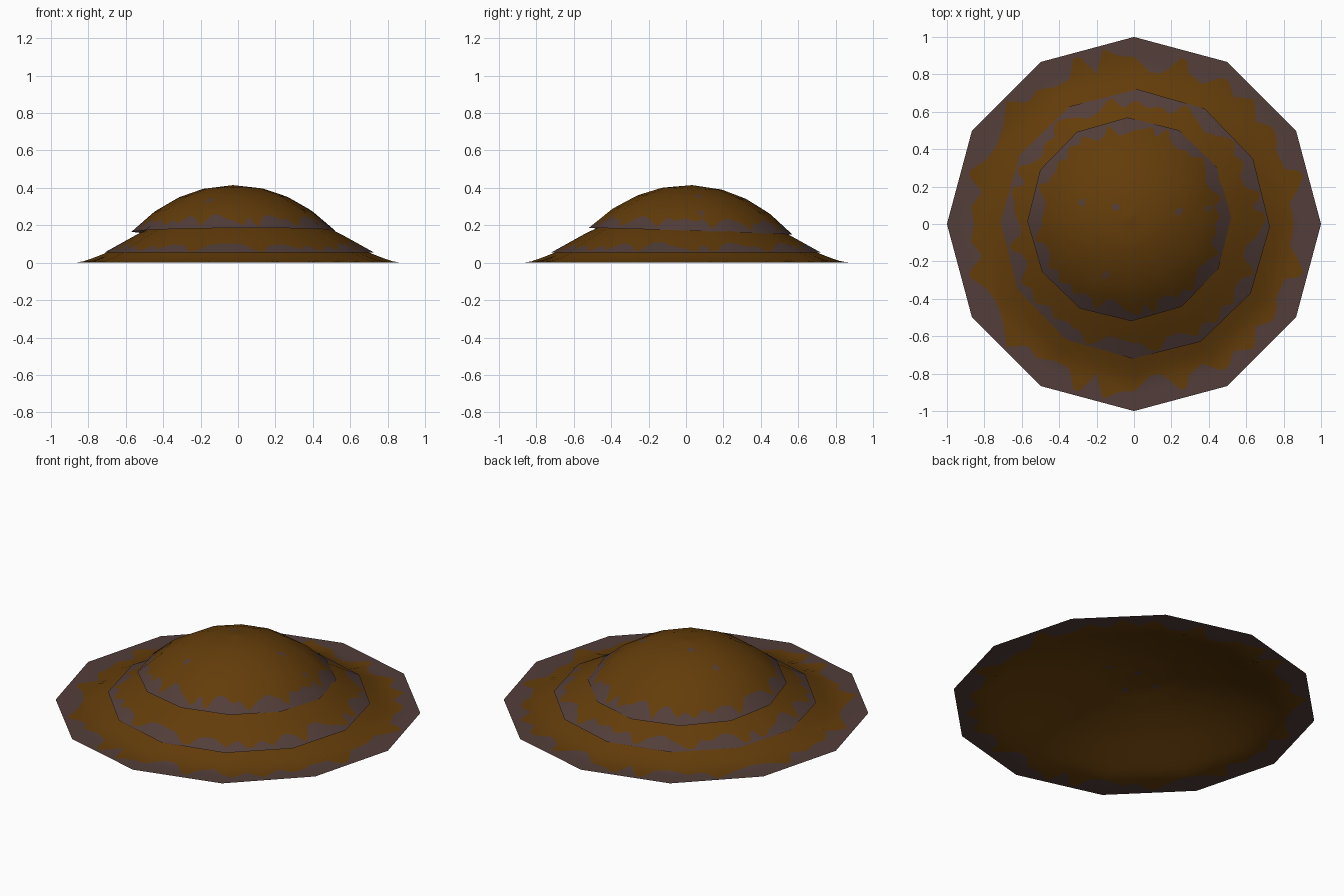
import bpy, math
from mathutils import Vector

if "Cube" in bpy.data.objects:
    bpy.data.objects.remove(bpy.data.objects["Cube"])

SEG = 180            # fine angular steps, used for the ragged colour border
SIDES = 12           # visible number of sides
INNER, OUTER = 26, 6  # rings inside / outside the ragged border


def material(name, rgb):
    m = bpy.data.materials.new(name)
    m.diffuse_color = (*rgb, 1)
    m.use_nodes = True
    m.node_tree.nodes["Principled BSDF"].inputs["Base Color"].default_value = m.diffuse_color
    return m


BROWN = material("ochre brown", (0.126, 0.046, 0.003))
GREY = material("dull mauve grey", (0.086, 0.048, 0.042))

# Ragged border between brown and grey: (degrees, share of radius), mirrored over y
JAG = [(0, .83), (8, .84), (12, .90), (17, .96), (20, .86), (28, .84), (35, .90), (40, .85),
       (46, .93), (52, .86), (57, .91), (64, .82), (70, .86), (73, .95), (79, .82),
       (84, .81), (90, .87), (95, .89), (100, .95), (104, .83), (109, .97), (114, .84),
       (120, .82), (126, .88), (131, .86), (136, .95), (143, .87), (150, .82),
       (157, .86), (163, .94), (168, .83), (174, .87), (180, .83)]


def lerp(table, x):
    for (a, va), (b, vb) in zip(table, table[1:]):
        if x <= b:
            return va + (vb - va) * (x - a) / (b - a)
    return table[-1][1]


def polygon_factor(t):
    step = 2 * math.pi / SIDES
    return math.cos(step / 2) / math.cos(t % step - step / 2)


def shell(name, profile, loc, rot=(0, 0, 0), jag_shift=0, jag_scale=1.0, spots=()):
    """Twelve-sided dome sheet from a (radius, height) profile with a ragged grey rim."""
    R = profile[-1][0]
    verts, faces, mats, normals = [(0, 0, profile[0][1])], [], [], [(0, 0, 1)]
    rings = INNER + OUTER
    for i in range(1, rings + 1):
        for s in range(SEG):
            t = 2 * math.pi * s / SEG
            deg = (math.degrees(t) + jag_shift) % 360
            border = min(.985, lerp(JAG, min(deg, 360 - deg)) * jag_scale)
            if i <= INNER:
                u = border * i / INNER
            else:
                u = border + (1 - border) * (i - INNER) / OUTER
            r = u * R
            k = r * polygon_factor(t)
            verts.append((k * math.cos(t), k * math.sin(t), lerp(profile, r)))
            a, b = max(0, r - .06), min(R, r + .06)
            slope = (lerp(profile, a) - lerp(profile, b)) / (b - a)
            normals.append(Vector((slope * math.cos(t), slope * math.sin(t), 1)).normalized())
    for s in range(SEG):
        faces.append((0, 1 + s, 1 + (s + 1) % SEG))
        mats.append(0)
    for i in range(rings - 1):
        for s in range(SEG):
            n = (s + 1) % SEG
            a, b = 1 + i * SEG, 1 + (i + 1) * SEG
            f = (a + s, b + s, b + n, a + n)
            c = sum((Vector(verts[v]) for v in f), Vector()) / 4
            spot = any(math.hypot(c.x - x, c.y - y) < .018 for x, y in spots)
            faces.append(f)
            mats.append(1 if i + 1 >= INNER or spot else 0)
    me = bpy.data.meshes.new(name)
    me.from_pydata(verts, [], faces)
    me.materials.append(BROWN)
    me.materials.append(GREY)
    for p, m in zip(me.polygons, mats):
        p.material_index = m
        p.use_smooth = True
    me.normals_split_custom_set_from_vertices(normals)
    ob = bpy.data.objects.new(name, me)
    ob.location, ob.rotation_euler = loc, rot
    bpy.context.collection.objects.link(ob)
    return ob


# Lowest sheet, with a flat rim lying on the ground
shell("bottom_layer",
      [(0, .23), (.2, .215), (.4, .165), (.55, .115), (.70, .055), (.78, .023), (.83, .006),
       (.87, .0008), (1, 0)],
      (0, 0, 0), jag_scale=1.03,
      spots=[(-.10, -.20), (-.04, -.02), (-.20, -.05), (.12, -.06)])

# Middle sheet
shell("middle_layer",
      [(0, .305), (.2, .283), (.4, .222), (.54, .155), (.72, .055)],
      (0.007, 0, 0), (0, 0, math.radians(-1)), jag_shift=95, jag_scale=1.06)

# Top cap, slightly tilted and off centre, with a few grey flecks
shell("top_layer",
      [(0, .247), (.16, .228), (.29, .183), (.42, .108), (.545, 0)],
      (-.025, .025, .168), (-.033, -.005, math.radians(1)), jag_shift=185, jag_scale=1.03,
      spots=[(-.25, .09), (-.07, .06), (.27, .03), (.42, .05), (-.13, -.30)])
